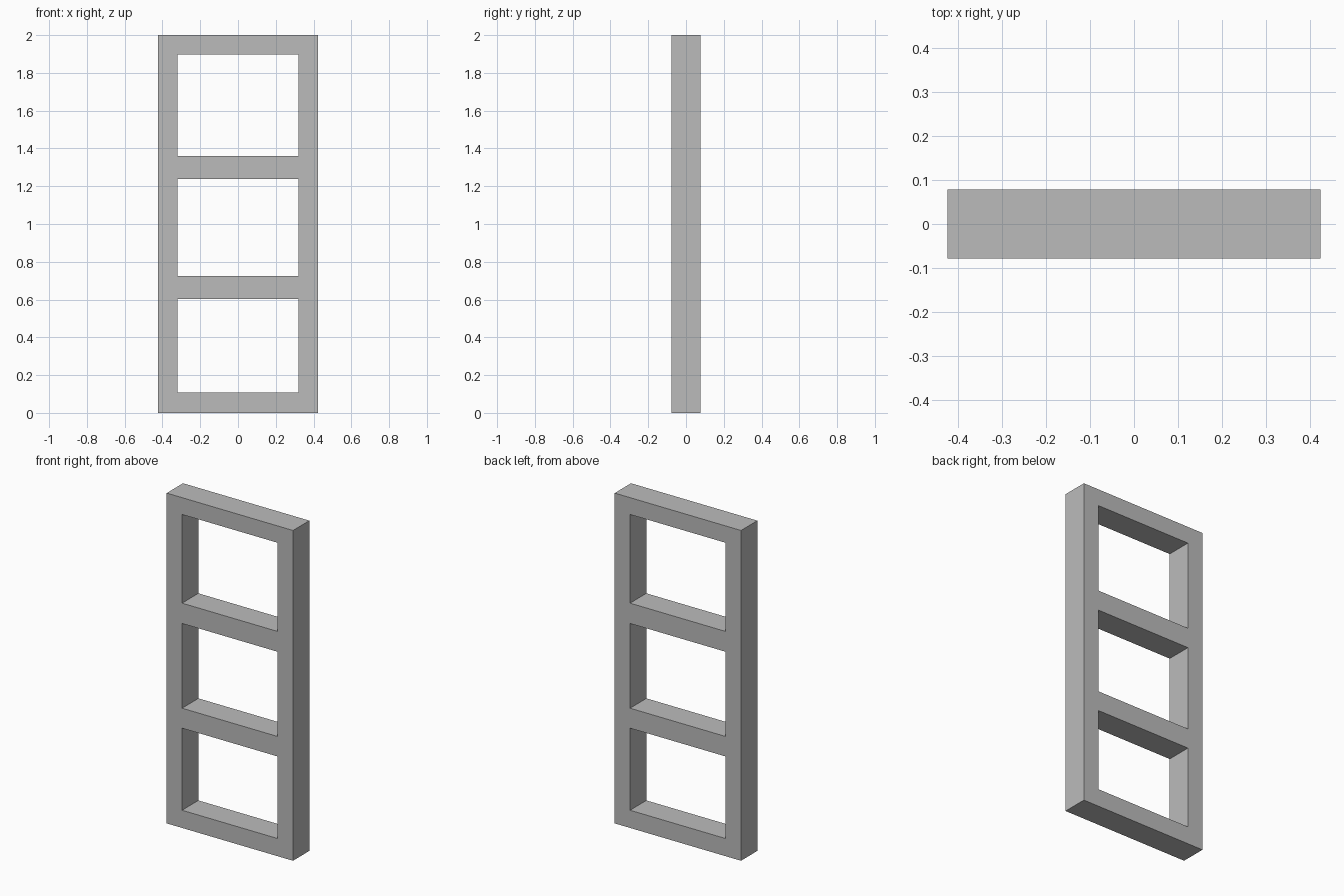
import bpy
import bmesh

cube = bpy.data.objects.get("Cube")
if cube:
    bpy.data.objects.remove(cube, do_unlink=True)

# Plain grey finish
GREY = (0.5, 0.5, 0.5, 1)
mat = bpy.data.materials.new("plain_grey")
mat.use_nodes = True
mat.diffuse_color = GREY
mat.node_tree.nodes["Principled BSDF"].inputs["Base Color"].default_value = GREY

# Outer and opening edges of the frame
HALF_DEPTH = 0.078
columns = [-0.423, -0.32, 0.32, 0.423]
rows = [0, 0.107, 0.604, 0.725, 1.238, 1.361, 1.898, 2]

# Front face: a grid that leaves out the three openings
bm = bmesh.new()
grid = [[bm.verts.new((x, -HALF_DEPTH, z)) for x in columns] for z in rows]
for r in range(len(rows) - 1):
    for c in range(len(columns) - 1):
        is_opening = c == 1 and r % 2 == 1
        if not is_opening:
            bm.faces.new((grid[r][c], grid[r][c + 1],
                          grid[r + 1][c + 1], grid[r + 1][c]))

# Thickness: extrude the face to the back as one closed solid
back = bmesh.ops.extrude_face_region(bm, geom=bm.faces[:], use_keep_orig=True)
back_verts = [g for g in back["geom"] if isinstance(g, bmesh.types.BMVert)]
bmesh.ops.translate(bm, verts=back_verts, vec=(0, 2 * HALF_DEPTH, 0))
bmesh.ops.recalc_face_normals(bm, faces=bm.faces[:])

mesh = bpy.data.meshes.new("window_frame")
bm.to_mesh(mesh)
bm.free()
mesh.materials.append(mat)
frame = bpy.data.objects.new("window_frame", mesh)
bpy.context.collection.objects.link(frame)
